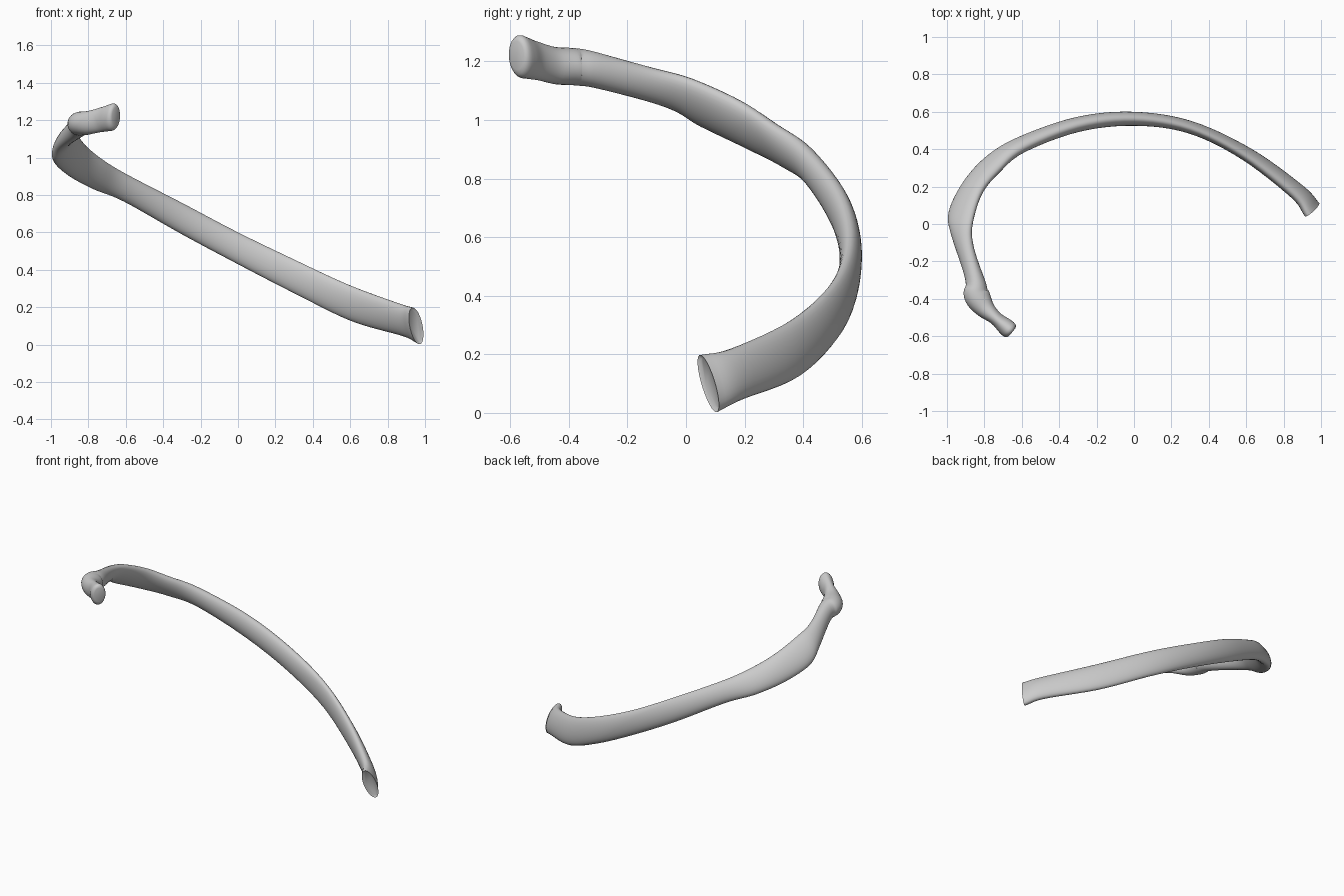
import bpy, bmesh, math
from mathutils import Vector as V

if "Cube" in bpy.data.objects:
    bpy.data.objects.remove(bpy.data.objects["Cube"])

# Stations along the bone: (upper edge point, lower edge point)
S = [
    ((.93, .045, .197), (.975, .107, .003)),
    ((.855, .155, .22), (.89, .19, .045)),
    ((.59, .365, .32), (.61, .385, .125)),
    ((.3, .51, .455), (.3, .525, .275)),
    ((0, .56, .6), (0, .565, .43)),
    ((-.3, .525, .758), (-.3, .54, .59)),
    ((-.59, .405, .908), (-.61, .445, .765)),
    ((-.725, .285, .99), (-.78, .355, .835)),
    ((-.815, .175, 1.065), (-.908, .215, .905)),
    ((-.865, .02, 1.135), (-.985, .06, .98)),
    ((-.872, -.1, 1.17), (-.966, -.06, 1.045)),
    ((-.84, -.3, 1.23), (-.86, -.3, 1.107)),
    ((-.835, -.375, 1.245), (-.85, -.375, 1.118)),
    ((-.795, -.45, 1.25), (-.805, -.445, 1.122)),
    ((-.735, -.51, 1.268), (-.74, -.5, 1.135)),
    ((-.68, -.555, 1.286), (-.685, -.55, 1.142)),
]
SUB, SIDES = 6, 28


def bump(d, w):
    return math.exp(-(d / w) ** 2)


def thickness(i):
    """Slim shaft, wide tubercle, narrow neck, fuller head."""
    return (.08 - .014 * bump(i - 2.8, 1.2) + .058 * bump(i - 12.1, 1.1)
            - .01 * bump(i - 14, .6) + .012 * bump(i - 15, .6))


def spline(pts):
    """Catmull-Rom curve through the points."""
    p = [2 * pts[0] - pts[1]] + pts + [2 * pts[-1] - pts[-2]]
    out = []
    for a, b, c, d in zip(p, p[1:], p[2:], p[3:]):
        for k in range(SUB):
            t = k / SUB
            out.append(.5 * (2 * b + (c - a) * t + (2 * a - 5 * b + 4 * c - d) * t * t
                             + (3 * b - a - 3 * c + d) * t ** 3))
    return out + [pts[-1]]


tops = spline([V(s[0]) for s in S])
lows = spline([V(s[1]) for s in S])
mids = [(a + b) / 2 for a, b in zip(tops, lows)]

# Shaft, tubercle and neck: oval frames (centre, half height, half width)
frames = []
for i, m in enumerate(mids):
    tangent = (mids[min(i + 1, len(mids) - 1)] - mids[max(i - 1, 0)]).normalized()
    h = (tops[i] - lows[i]) / 2
    frames.append((m, h, tangent.cross(h).normalized() * thickness(i / SUB) / 2))

# Head: the last oval pushed on and rounded over
m, h, side = frames[-1]
for ahead, scale in ((.012, 1.02), (.024, .99), (.034, .88), (.039, .68)):
    frames.append((m + tangent * ahead, h * scale, side * scale))

bm = bmesh.new()
angles = [2 * math.pi * k / SIDES for k in range(SIDES)]
rings = [[bm.verts.new(m + h * math.cos(a) + s * math.sin(a)) for a in angles]
         for m, h, s in frames]
for r, q in zip(rings, rings[1:]):
    for k in range(SIDES):
        n = (k + 1) % SIDES
        bm.faces.new((r[k], r[n], q[n], q[k]))

# Cut front end with a shallow hollow, and the blunt face of the head
front = bm.faces.new(rings[0])
bm.faces.new(rings[-1])
bm.normal_update()
bmesh.ops.inset_region(bm, faces=[front], thickness=.012, depth=0)
inward = (mids[1] - mids[0]).normalized() * .008
for v in front.verts:
    v.co += inward
bmesh.ops.recalc_face_normals(bm, faces=bm.faces)

mesh = bpy.data.meshes.new("rib_bone")
bm.to_mesh(mesh)
bm.free()
rib = bpy.data.objects.new("rib_bone", mesh)
bpy.context.collection.objects.link(rib)
bpy.context.view_layer.objects.active = rib
rib.select_set(True)
bpy.ops.object.shade_smooth_by_angle(angle=math.radians(40))
